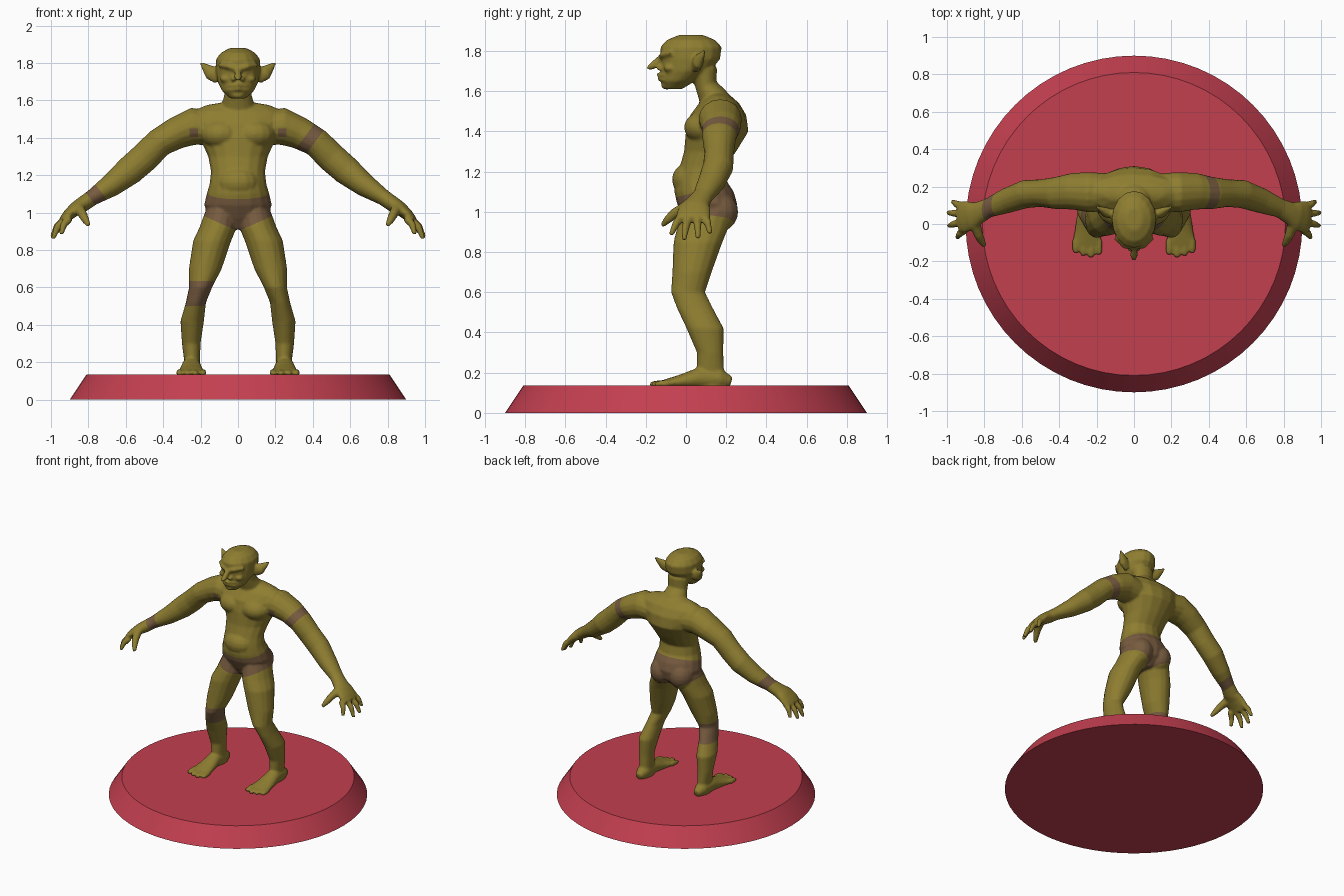
import bpy, bmesh, math
from mathutils import Vector, Matrix

if "Cube" in bpy.data.objects:
    bpy.data.objects.remove(bpy.data.objects["Cube"], do_unlink=True)

X, Y, Z = Vector((1, 0, 0)), Vector((0, 1, 0)), Vector((0, 0, 1))


def material(name, color):
    mat = bpy.data.materials.new(name)
    mat.use_nodes = True
    mat.diffuse_color = (*color, 1)
    mat.node_tree.nodes["Principled BSDF"].inputs["Base Color"].default_value = (*color, 1)
    return mat


olive = material("olive skin", (0.27, 0.205, 0.03))
brown = material("brown cloth", (0.185, 0.105, 0.05))
red = material("red base", (0.55, 0.05, 0.08))


def tube(bm, rings, ref=X, level=False, sides=16, mirror=False):
    """Closed loft; each ring is x, y, z, half size along ref, half size across."""
    for flip in ((1, -1) if mirror else (1,)):
        centers = [Vector(r[:3]) for r in rings]
        loops = []
        for i, ring in enumerate(rings):
            t = Z if level else (centers[min(i + 1, len(rings) - 1)] - centers[max(i - 1, 0)]).normalized()
            u = (ref - t * ref.dot(t)).normalized()
            v = t.cross(u)
            loop = []
            for k in range(sides):
                a = math.tau * k / sides
                p = centers[i] + u * ring[3] * math.cos(a) + v * ring[4] * math.sin(a)
                loop.append(bm.verts.new((p.x * flip, p.y, p.z)))
            loops.append(loop)
        faces = [bm.faces.new(loops[0][::-1]), bm.faces.new(loops[-1])]
        for low, high in zip(loops, loops[1:]):
            for k in range(sides):
                n = (k + 1) % sides
                faces.append(bm.faces.new((low[k], low[n], high[n], high[k])))
        if flip < 0:
            bmesh.ops.reverse_faces(bm, faces=faces)


def ball(bm, center, size, mirror=False):
    for flip in ((1, -1) if mirror else (1,)):
        place = Matrix.Translation((center[0] * flip, *center[1:])) @ Matrix.Diagonal((*size, 1))
        bmesh.ops.create_uvsphere(bm, u_segments=16, v_segments=10, radius=1, matrix=place)


bm = bmesh.new()

# Torso, belly, chest and buttocks
tube(bm, [(0, .1, .91, .04, .07), (0, .115, .97, .15, .125), (0, .105, 1.04, .182, .15),
          (0, .09, 1.1, .168, .148), (0, .075, 1.15, .153, .13), (0, .08, 1.22, .145, .112),
          (0, .12, 1.3, .16, .13), (0, .155, 1.4, .205, .156), (0, .16, 1.48, .25, .14),
          (0, .165, 1.54, .25, .1), (0, .165, 1.575, .17, .06), (0, .16, 1.59, .08, .04)], level=True)
ball(bm, (0, .03, 1.16), (.12, .1, .09))
ball(bm, (.09, .09, 1.42), (.11, .1, .08), mirror=True)
ball(bm, (.08, .16, 1.0), (.09, .1, .1), mirror=True)

# Neck and head
tube(bm, [(0, .16, 1.5, .13, .1), (0, .13, 1.58, .088, .07), (0, .1, 1.63, .073, .055), (0, .09, 1.71, .08, .065)])
tube(bm, [(0, -.065, 1.61, .04, .045), (0, -.04, 1.65, .085, .085), (0, .0, 1.7, .11, .122),
          (0, .022, 1.76, .12, .148), (0, .025, 1.82, .118, .153), (0, .025, 1.855, .092, .12),
          (0, .025, 1.88, .045, .06)], level=True)

# Nose, brow, cheeks, lips and chin
tube(bm, [(0, -.1, 1.775, .014, .02), (0, -.14, 1.745, .018, .022), (0, -.17, 1.724, .02, .018),
          (0, -.193, 1.712, .01, .008)])
ball(bm, (.024, -.125, 1.713), (.014, .022, .012), mirror=True)
tube(bm, [(.008, -.127, 1.768, .012, .014), (.05, -.118, 1.782, .014, .014), (.1, -.07, 1.79, .012, .012)],
     ref=Y, mirror=True)
ball(bm, (.065, -.08, 1.715), (.032, .032, .02), mirror=True)
for height, reach in ((1.683, -.135), (1.66, -.131)):
    tube(bm, [(-.05, -.1, height - .004, .012, .007), (0, reach, height, .014, .009),
              (.05, -.1, height - .004, .012, .007)], ref=Y)
ball(bm, (0, -.098, 1.63), (.035, .026, .022))

# Pointed ears
tube(bm, [(.1, .05, 1.725, .022, .04), (.145, .06, 1.748, .028, .04), (.175, .078, 1.778, .016, .022),
          (.2, .092, 1.803, .006, .006)], ref=Y, mirror=True)

# Arms and palms
tube(bm, [(.12, .17, 1.45, .1, .09), (.24, .17, 1.462, .108, .1), (.33, .175, 1.425, .098, .086),
          (.42, .165, 1.375, .086, .078), (.5, .165, 1.295, .074, .08), (.58, .16, 1.225, .076, .078),
          (.68, .125, 1.145, .068, .062), (.78, .085, 1.08, .052, .043), (.83, .06, 1.045, .06, .042),
          (.87, .045, 1.02, .078, .037), (.91, .037, .985, .086, .03), (.935, .035, .958, .08, .024)],
     ref=Y, mirror=True)

# Fingers and thumbs
for base, tip in (((.9, -.03, .97), (.945, -.075, .885)), ((.92, .008, .97), (.99, -.01, .86)),
                  ((.92, .055, .97), (.995, .06, .868)), ((.91, .095, .98), (.97, .12, .892))):
    knuckle = Vector(base).lerp(Vector(tip), .5) + Vector((.01, 0, .008))
    tube(bm, [(*base, .021, .022), (*knuckle, .019, .02), (*tip, .012, .012)], ref=Y, sides=10, mirror=True)
tube(bm, [(.855, .01, 1.03, .032, .03), (.83, -.06, .99, .025, .026), (.815, -.092, .96, .021, .021),
          (.798, -.118, .932, .012, .012)], sides=10, mirror=True)

# Legs
tube(bm, [(.085, .11, 1.02, .085, .125), (.107, .083, .92, .1, .128), (.138, .06, .85, .102, .122),
          (.175, .03, .7, .088, .098), (.2, .01, .6, .062, .085), (.225, .045, .52, .054, .09),
          (.245, .095, .42, .063, .093), (.25, .12, .3, .05, .066), (.245, .122, .2, .042, .068),
          (.245, .13, .12, .045, .08)], level=True, mirror=True)

# Feet and toes
tube(bm, [(.245, .225, .155, .025, .025), (.247, .17, .17, .048, .05), (.25, .07, .175, .052, .053),
          (.25, -.03, .155, .066, .034), (.25, -.1, .146, .08, .022), (.25, -.135, .143, .076, .014)], mirror=True)
for i, reach in enumerate((-.165, -.18, -.17, -.155)):
    x = .188 + .041 * i
    tube(bm, [(x, -.09, .146, .02, .02), (x, reach + .02, .144, .02, .016), (x, reach, .141, .012, .01)],
         sides=8, mirror=True)

mesh = bpy.data.meshes.new("body")
bm.to_mesh(mesh)
bm.free()
body = bpy.data.objects.new("body", mesh)
bpy.context.collection.objects.link(body)

# Fuse the parts into one skin
fuse = body.modifiers.new("fuse", "REMESH")
fuse.mode = "VOXEL"
fuse.voxel_size = .008
relax = body.modifiers.new("relax", "SMOOTH")
relax.factor = .5
relax.iterations = 4
fused = bpy.data.meshes.new_from_object(body.evaluated_get(bpy.context.evaluated_depsgraph_get()))
body.modifiers.clear()
body.data = fused
fused.materials.clear()
fused.materials.append(olive)
fused.materials.append(brown)

# Cloth patches: each is the space on the positive side of all its planes
down = Vector((.8, 0, -.6))
down_right = Vector((-.8, 0, -.6))
patches = [
    # briefs
    [((0, 0, 1.085), Vector((0, .25, -1))), ((0, 0, .9), Vector((.45, 0, 1))),
     ((0, 0, .9), Vector((-.45, 0, 1))), ((.28, 0, 0), -X), ((-.28, 0, 0), X)],
    # right knee band
    [((0, 0, .5), Z), ((0, 0, .635), -Z), ((-.05, 0, 0), -X)],
    # left upper arm band
    [((.36, 0, 1.41), down), ((.41, 0, 1.375), -down), ((.25, 0, 0), X), ((0, 0, 1.2), Z)],
    # right wrist band
    [((-.735, 0, 1.115), down_right), ((-.79, 0, 1.075), -down_right), ((-.6, 0, 0), -X)],
]
for side in (1, -1):
    # armpit patch
    patches.append([((side * .215, 0, 0), X * side), ((side * .26, 0, 0), -X * side),
                    ((0, 0, 1.405), Z), ((0, 0, 1.45), -Z), ((0, .13, 0), -Y)])


def inside(face, planes, slack=0.0):
    center = face.calc_center_median()
    return all((center - Vector(co)).dot(no) > -slack for co, no in planes)


bm = bmesh.new()
bm.from_mesh(fused)
for planes in patches:
    for co, no in planes:
        near = [f for f in bm.faces if inside(f, planes, .02)]
        parts = set(near)
        for f in near:
            parts.update(f.edges)
            parts.update(f.verts)
        bmesh.ops.bisect_plane(bm, geom=list(parts), plane_co=co, plane_no=no, dist=.0005)
for f in bm.faces:
    f.smooth = True
    f.material_index = int(any(inside(f, planes) for planes in patches))
bm.to_mesh(fused)
bm.free()

# Round base with sloping rim
bpy.ops.mesh.primitive_cone_add(vertices=64, radius1=.9, radius2=.81, depth=.135, location=(0, 0, .0675))
base = bpy.context.object
base.name = "round_base"
base.data.materials.append(red)
bpy.ops.object.shade_smooth_by_angle(angle=math.radians(30))
